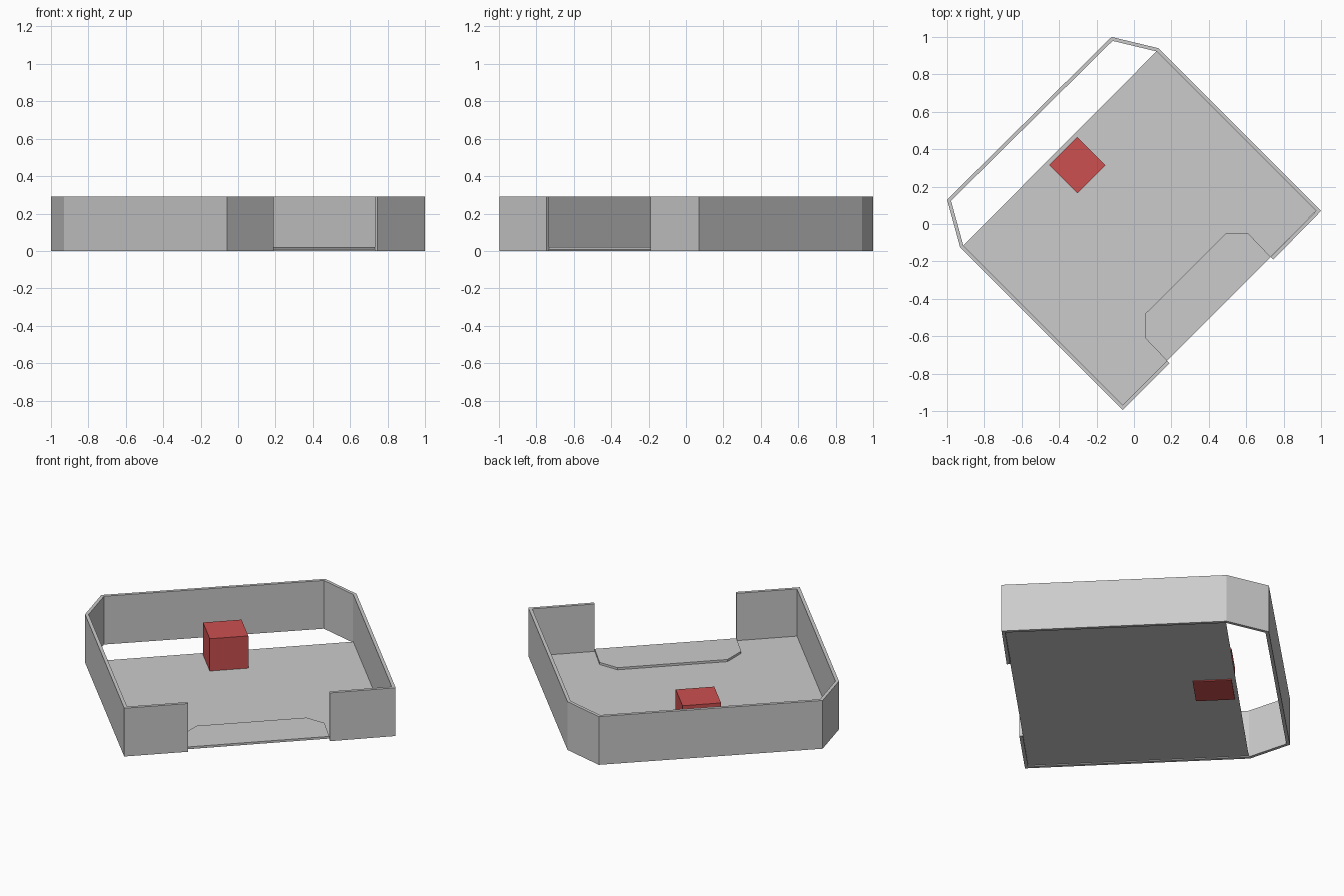
import bpy, bmesh, math
from mathutils import Vector, Matrix

if "Cube" in bpy.data.objects:
    bpy.data.objects.remove(bpy.data.objects["Cube"])

WALL_H, WALL_T, FLOOR_Z = 0.29, 0.019, 0.006


def finish(bm, name):
    bmesh.ops.recalc_face_normals(bm, faces=bm.faces)
    mesh = bpy.data.meshes.new(name)
    bm.to_mesh(mesh)
    bm.free()
    obj = bpy.data.objects.new(name, mesh)
    bpy.context.collection.objects.link(obj)
    return obj


def prism(name, outline, z0, z1):
    bm = bmesh.new()
    face = bm.faces.new([bm.verts.new((p[0], p[1], z0)) for p in outline])
    ext = bmesh.ops.extrude_face_region(bm, geom=[face])
    top = [g for g in ext["geom"] if isinstance(g, bmesh.types.BMVert)]
    bmesh.ops.translate(bm, verts=top, vec=(0, 0, z1 - z0))
    return finish(bm, name)


def inset_path(points, t):
    """Offset an open clockwise path inward with mitred corners."""
    pts = [Vector(p) for p in points]
    dirs = [(b - a).normalized() for a, b in zip(pts, pts[1:])]
    norms = [Vector((d.y, -d.x)) for d in dirs]
    result = []
    for i, p in enumerate(pts):
        a, b = norms[max(i - 1, 0)], norms[min(i, len(norms) - 1)]
        result.append(p + (a + b) * t / (1 + a.dot(b)))
    return result


# Perimeter wall, open at the front entrance
path = [(0.19, -0.745), (-0.06, -0.995), (-0.93, -0.125), (-1.0, 0.13),
        (-0.12, 1.0), (0.13, 0.94), (1.0, 0.07), (0.745, -0.19)]
inner = inset_path(path, WALL_T)
bm = bmesh.new()
rings = [[bm.verts.new((p[0], p[1], z)) for p in line]
         for line, z in ((path, 0), (path, WALL_H), (inner, WALL_H), (inner, 0))]
for r in range(4):
    a, b = rings[r], rings[(r + 1) % 4]
    for i in range(len(path) - 1):
        bm.faces.new((a[i], a[i + 1], b[i + 1], b[i]))
for end in (0, -1):
    bm.faces.new([ring[end] for ring in rings])
finish(bm, "perimeter_wall")

# Thin floor, leaving a gap along the back wall
bm = bmesh.new()
bm.faces.new([bm.verts.new((inner[i].x, inner[i].y, FLOOR_Z)) for i in (5, 6, 1, 2)])
finish(bm, "floor")

# Raised entrance pad
prism("entrance_pad", [inner[-1], (0.61, -0.05), (0.49, -0.05), (0.06, -0.48),
                       (0.06, -0.61), inner[0]], FLOOR_Z + 0.001, 0.02)

# Red block standing near the gap
bm = bmesh.new()
size = 0.213
bmesh.ops.create_cube(bm, size=1, matrix=Matrix.Translation((-0.303, 0.315, 0.1))
                      @ Matrix.Rotation(math.radians(45), 4, "Z")
                      @ Matrix.Diagonal((size, size, 0.2, 1)))
block = finish(bm, "red_block")
red = bpy.data.materials.new("red")
red.diffuse_color = (0.6, 0.08, 0.08, 1)
red.use_nodes = True
red.node_tree.nodes["Principled BSDF"].inputs["Base Color"].default_value = red.diffuse_color
block.data.materials.append(red)
